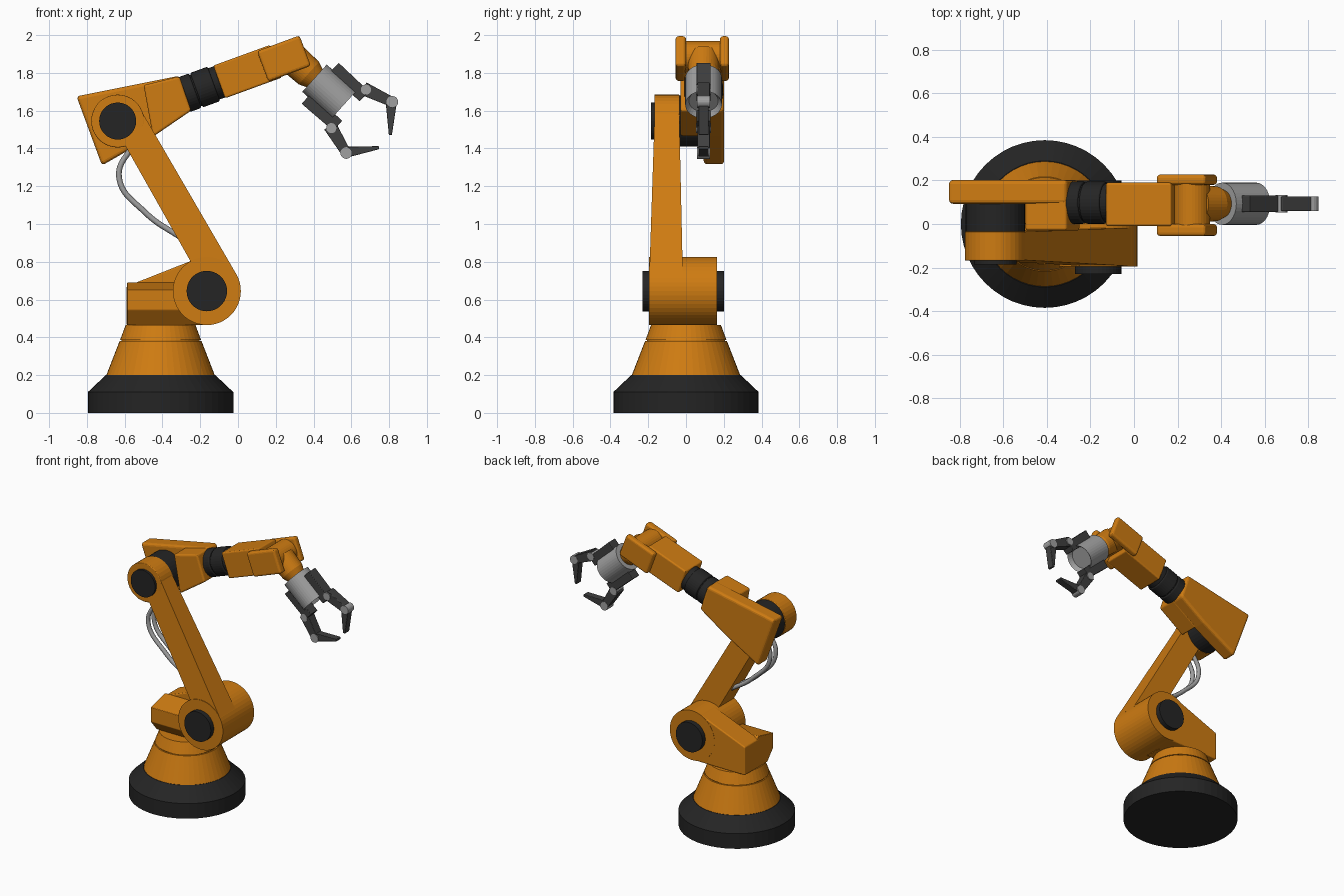
import bpy, bmesh, math
from mathutils import Vector, Matrix

if "Cube" in bpy.data.objects:
    bpy.data.objects.remove(bpy.data.objects["Cube"])


def material(name, r, g, b):
    m = bpy.data.materials.new(name)
    m.use_nodes = True
    m.diffuse_color = (r, g, b, 1)
    m.node_tree.nodes["Principled BSDF"].inputs["Base Color"].default_value = (r, g, b, 1)
    return m


ORANGE = material("orange paint", 0.62, 0.2, 0.006)
BLACK = material("black rubber", 0.018, 0.018, 0.018)
DARK = material("dark grey metal", 0.05, 0.05, 0.05)
GREY = material("light grey metal", 0.35, 0.35, 0.35)


def finish(name, bm, mat, bevel=0.0):
    bmesh.ops.recalc_face_normals(bm, faces=bm.faces)
    mesh = bpy.data.meshes.new(name)
    bm.to_mesh(mesh)
    bm.free()
    mesh.materials.append(mat)
    ob = bpy.data.objects.new(name, mesh)
    bpy.context.collection.objects.link(ob)
    if bevel:
        mod = ob.modifiers.new("Bevel", "BEVEL")
        mod.width, mod.segments = bevel, 3
        mod.limit_method = "ANGLE"
    return ob


def rod(name, a, b, r1, mat, r2=None, sides=36, bevel=0.0, recess=0.0):
    """Cylinder or cone from point a to point b, optionally with a hollow end at b."""
    a, b = Vector(a), Vector(b)
    d = b - a
    bm = bmesh.new()
    place = Matrix.Translation((a + b) / 2) @ d.to_track_quat("Z", "Y").to_matrix().to_4x4()
    bmesh.ops.create_cone(bm, cap_ends=True, segments=sides, radius1=r1,
                          radius2=r1 if r2 is None else r2, depth=d.length, matrix=place)
    if recess:
        end = max(bm.faces, key=lambda f: f.calc_center_median().dot(d))
        bmesh.ops.inset_region(bm, faces=[end], thickness=r1 * 0.2)
        bmesh.ops.translate(bm, verts=end.verts, vec=-d.normalized() * recess)
    return finish(name, bm, mat, bevel)


def prism(name, points, near, far, mat, bevel=0.0, axis="y"):
    """Outline extruded along an axis; near and far are numbers or functions of height."""
    bm = bmesh.new()
    rings = []
    for depth in (near, far):
        ring = []
        for p, z in points:
            t = depth(z) if callable(depth) else depth
            ring.append(bm.verts.new((p, t, z) if axis == "y" else (t, p, z)))
        bm.faces.new(ring)
        rings.append(ring)
    n = len(points)
    for i in range(n):
        j = (i + 1) % n
        bm.faces.new((rings[0][i], rings[0][j], rings[1][j], rings[1][i]))
    return finish(name, bm, mat, bevel)


def frame(origin, angle):
    """Map (along, across) to x, z in a frame tilted by angle."""
    c, s = math.cos(math.radians(angle)), math.sin(math.radians(angle))
    return lambda u, v: (origin[0] + u * c - v * s, origin[1] + u * s + v * c)


def box_points(f, u0, u1, v0, v1):
    return [f(u0, v0), f(u1, v0), f(u1, v1), f(u0, v1)]


# Base
BX = -0.41
for name, z0, z1, r1, r2, mat in [
    ("base_foot", 0, 0.11, 0.385, 0.385, BLACK),
    ("base_shoulder", 0.11, 0.2, 0.385, 0.29, BLACK),
    ("turntable_cone", 0.2, 0.38, 0.287, 0.217, ORANGE),
    ("turntable_groove", 0.38, 0.387, 0.207, 0.207, ORANGE),
    ("turntable_collar", 0.387, 0.465, 0.214, 0.185, ORANGE),
]:
    rod(name, (BX, 0, z0), (BX, 0, z1), r1, mat, r2, sides=48)

# Shoulder housing
SX, SZ = -0.165, 0.645
rod("shoulder_hub", (SX, -0.195, SZ), (SX, 0.165, SZ), 0.18, ORANGE, sides=48)
rod("shoulder_cap_front", (SX, -0.23, SZ), (SX, -0.19, SZ), 0.107, BLACK)
rod("shoulder_cap_back", (SX, 0.16, SZ), (SX, 0.2, SZ), 0.107, BLACK)
prism("shoulder_housing",
      [(-0.59, 0.465), (SX, 0.466), (SX, 0.822), (-0.235, 0.81), (-0.59, 0.67)],
      0.0, 0.164, ORANGE, 0.008)
prism("motor_housing",
      [(0.02, 0.465), (-0.1, 0.465), (-0.168, 0.545), (-0.168, 0.65), (0.0, 0.69), (0.02, 0.67)],
      -0.588, -0.2, ORANGE, 0.004, axis="x")

# Lower arm, thinner towards the elbow
EX, EZ = -0.637, 1.545
rise = lambda z: (z - SZ) / (EZ - SZ)
prism("lower_arm",
      [(EX, EZ), (-0.521, 1.615), (-0.011, 0.738), (SX, SZ), (-0.25, 0.8), (-0.6, 1.42)],
      lambda z: -0.197 + 0.03 * rise(z), lambda z: -0.015 - 0.02 * rise(z), ORANGE)

# Elbow
rod("elbow_hub", (EX, -0.168, EZ), (EX, -0.035, EZ), 0.14, ORANGE, bevel=0.005)
rod("elbow_motor", (EX, -0.036, EZ), (EX, 0.1, EZ), 0.136, BLACK)
rod("elbow_cap", (EX, -0.186, EZ), (EX, -0.165, EZ), 0.098, BLACK)
prism("elbow_plate",
      [(-0.855, 1.676), (-0.31, 1.785), (-0.25, 1.6), (-0.45, 1.465), (-0.72, 1.31)],
      0.093, 0.202, ORANGE, 0.018)
prism("elbow_cover",
      [(-0.5, 1.735), (-0.31, 1.782), (-0.248, 1.6), (-0.45, 1.462)],
      -0.03, 0.12, ORANGE, 0.012)

# Cables behind the lower arm
for i, y in enumerate((-0.135, -0.07)):
    curve = bpy.data.curves.new("cable", "CURVE")
    curve.dimensions = "3D"
    curve.bevel_depth = 0.015
    curve.bevel_resolution = 2
    spline = curve.splines.new("BEZIER")
    path = [(-0.55, 1.43), (-0.63, 1.25), (-0.49, 1.06), (-0.29, 0.92)]
    spline.bezier_points.add(len(path) - 1)
    for bp, (x, z) in zip(spline.bezier_points, path):
        bp.co = (x, y, z)
        bp.handle_left_type = bp.handle_right_type = "AUTO"
    curve.materials.append(GREY)
    bpy.context.collection.objects.link(bpy.data.objects.new("cable_%d" % (i + 1), curve))

# Forearm sleeve and box
MID = 0.093
arm = frame((-0.1, 1.752), 20)


def on_arm(u):
    x, z = arm(u, 0)
    return (x, MID + 0.005, z)


rod("sleeve_core", on_arm(-0.25), on_arm(0.02), 0.088, BLACK)
for i, (u0, u1) in enumerate([(-0.2, -0.135), (-0.128, -0.03)]):
    rod("sleeve_ring_%d" % (i + 1), on_arm(u0), on_arm(u1), 0.097, BLACK, bevel=0.008)
prism("forearm", box_points(arm, 0, 0.32, -0.092, 0.092), -0.01, 0.19, ORANGE, 0.01)

# Wrist fork
fork = frame((0.243, 1.876), 20.5)
for name, y0, y1 in [("fork_plate_front", -0.055, 0.0), ("fork_plate_back", 0.18, 0.227)]:
    prism(name, box_points(fork, -0.12, 0.12, -0.086, 0.086), y0, y1, ORANGE, 0.015)
kx, kz = fork(0.025, 0)
rod("wrist_knuckle", (kx, -0.02, kz), (kx, 0.2, kz), 0.083, ORANGE)

# Wrist and gripper body
hand = frame((0.405, 1.772), -42)


def on_hand(u, v=0.0, y=MID):
    x, z = hand(u, v)
    return (x, y, z)


rod("wrist_neck", on_hand(-0.16), on_hand(-0.04), 0.085, ORANGE, 0.08)
rod("wrist_taper", on_hand(-0.04), on_hand(0.01), 0.08, ORANGE, 0.06)
rod("gripper_body", on_hand(0), on_hand(0.21), 0.097, GREY, recess=0.03)


# Mirrored gripper fingers
def finger_bar(name, a, b, w1, w2, half):
    a, b = Vector(a), Vector(b)
    d = (b - a).normalized()
    n = Vector((-d.y, d.x))
    outline = [a + n * w1, b + n * w2, b - n * w2, a - n * w1]
    prism(name, [hand(p.x, p.y) for p in outline], MID - half, MID + half, DARK, 0.004)


for side, s in (("upper", 1), ("lower", -1)):
    finger_bar(side + "_jaw", (0.04, 0.108 * s), (0.26, 0.105 * s), 0.038, 0.036, 0.038)
    finger_bar(side + "_finger", (0.23, 0.133 * s), (0.385, 0.18 * s), 0.036, 0.026, 0.033)
    finger_bar(side + "_claw", (0.385, 0.18 * s), (0.5, 0.045 * s), 0.03, 0.008, 0.026)
    for joint, u, v, r, half in [("knuckle", 0.243, 0.137, 0.027, 0.04),
                                 ("fingertip_joint", 0.39, 0.182, 0.031, 0.034)]:
        rod(side + "_" + joint, on_hand(u, v * s, MID - half), on_hand(u, v * s, MID + half),
            r, GREY, sides=20)
